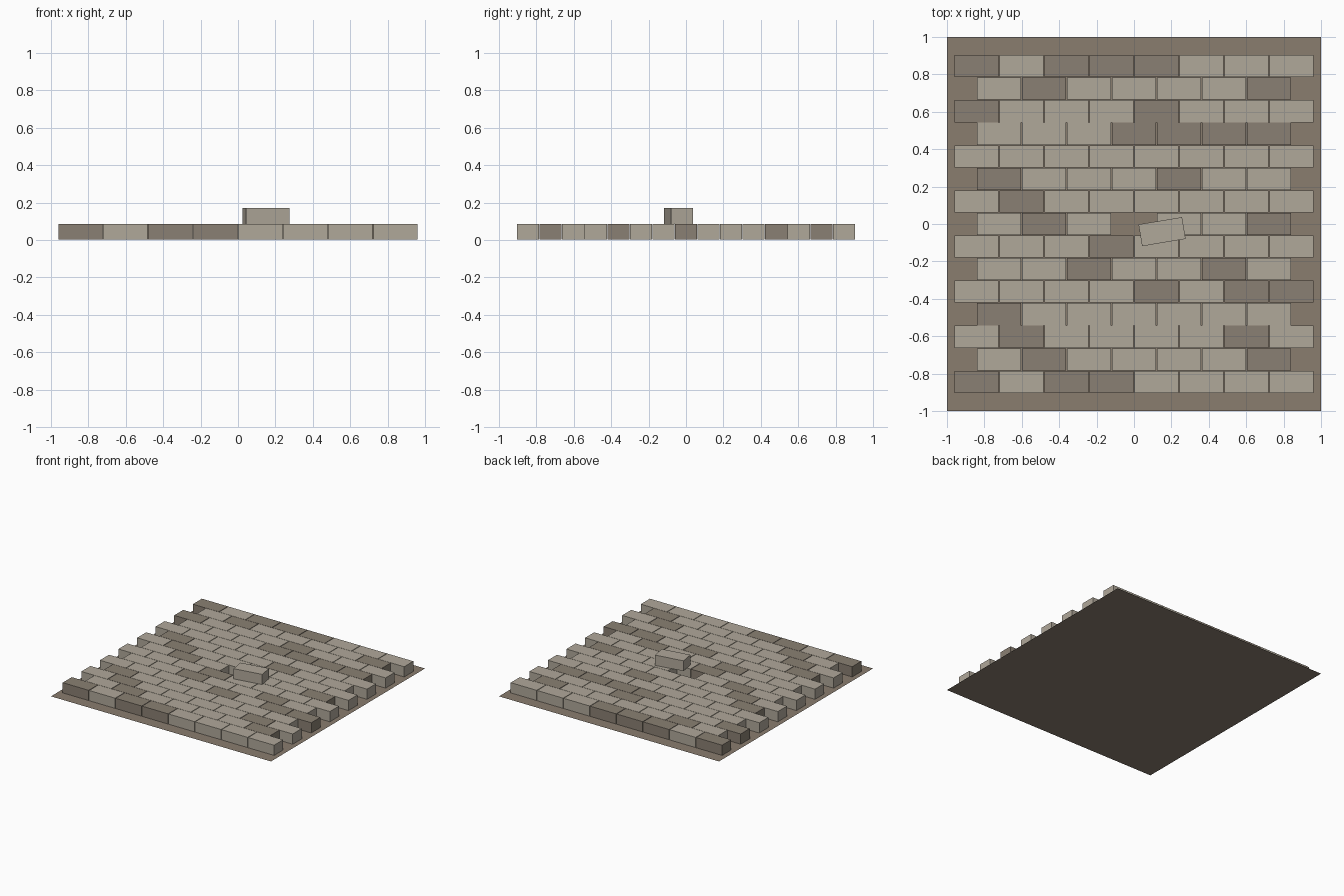
import bpy
import math

if "Cube" in bpy.data.objects:
    bpy.data.objects.remove(bpy.data.objects["Cube"])


def material(name, srgb):
    m = bpy.data.materials.new(name)
    lin = [((c / 255 + 0.055) / 1.055) ** 2.4 for c in srgb]
    m.diffuse_color = (*lin, 1)
    m.use_nodes = True
    m.node_tree.nodes["Principled BSDF"].inputs["Base Color"].default_value = m.diffuse_color
    return m


light = material("light stone", (176, 168, 154))
dark = material("dark stone", (138, 128, 115))
earth = material("brown earth", (138, 125, 111))

# Ground sheet
bpy.ops.mesh.primitive_plane_add(size=2)
ground = bpy.context.object
ground.name = "ground_sheet"
ground.data.materials.append(earth)

LENGTH, DEPTH, HEIGHT = 0.236, 0.118, 0.084
PITCH_X, PITCH_Y = 0.2408, 0.1206
BASE = 0.002


def brick(name, x, y, z, mat, turn=0):
    bpy.ops.mesh.primitive_cube_add(size=1, location=(x, y, z + HEIGHT / 2),
                                    rotation=(0, 0, turn))
    ob = bpy.context.object
    ob.name = name
    ob.scale = (LENGTH, DEPTH, HEIGHT)
    ob.data.materials.append(mat)


# Staggered courses, back to front: D dark, L light, - missing
courses = [
    "DLDDDLLL", "LDLLLLD", "DLLLDLLL", "LLLDDDD", "LLLLLLLL",
    "DLLLDLL", "LDLLLLLL", "LDL-LLD", "LLLDLLLL", "LLDLLDL",
    "LLLLDLDD", "DLLLLLL", "LDLLLLDL", "LDLLLLD", "DLDDLLLL",
]
for row, course in enumerate(courses):
    y = (7 - row) * PITCH_Y
    for col, tone in enumerate(course):
        if tone != "-":
            x = (col - (len(course) - 1) / 2) * PITCH_X
            brick(f"paving_brick_{row}_{col}", x, y, BASE,
                  dark if tone == "D" else light)

# Loose brick lying beside the gap it came from
brick("loose_brick", 0.15, -0.041, BASE + HEIGHT, light, math.radians(9.5))
